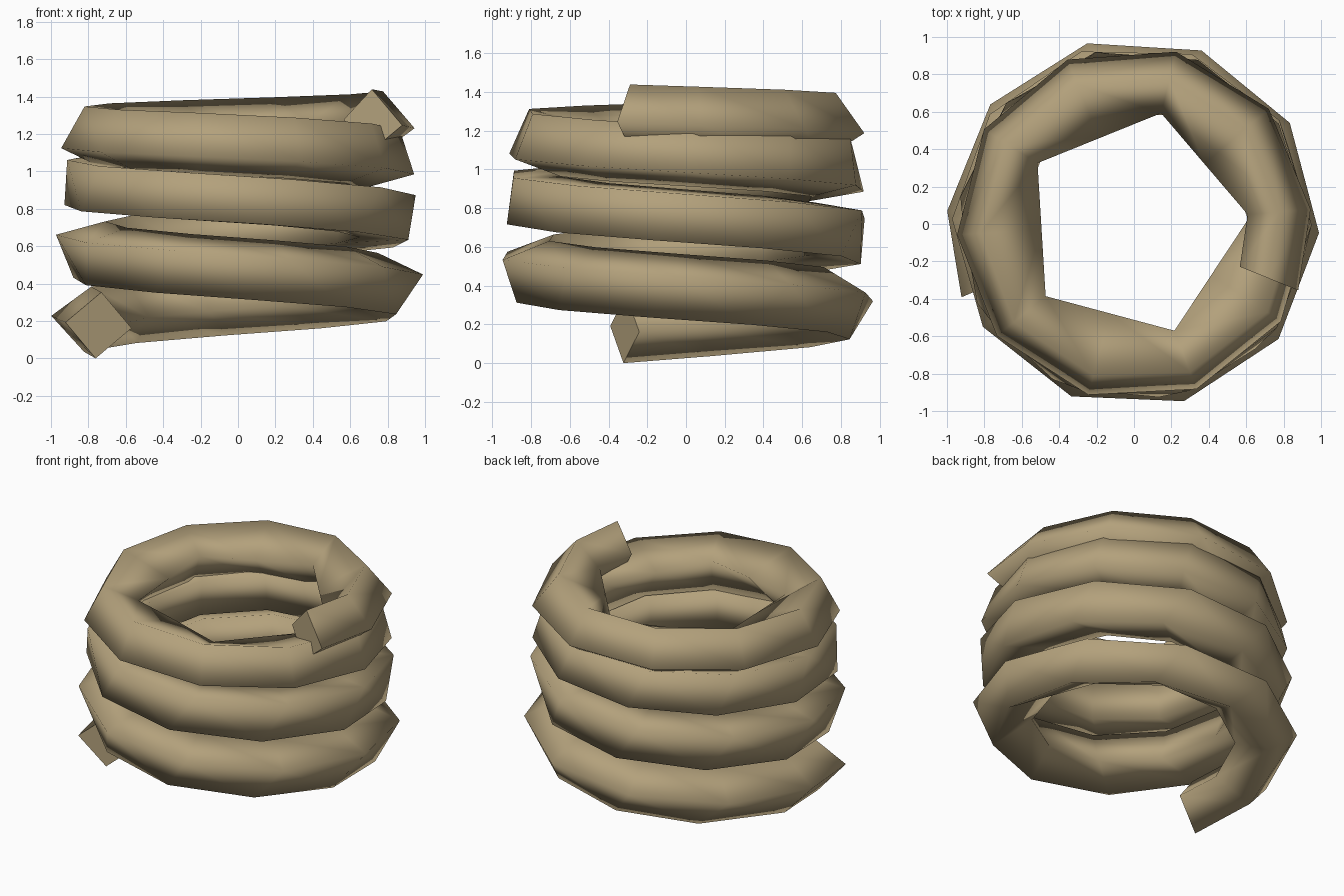
import bpy
import bmesh
from math import radians, cos, sin, pi

cube = bpy.data.objects.get("Cube")
if cube:
    bpy.data.objects.remove(cube, do_unlink=True)

# Tan clay colour
tan = bpy.data.materials.new("tan")
tan.use_nodes = True
tan.diffuse_color = (0.45, 0.355, 0.2, 1)
shader = next(n for n in tan.node_tree.nodes if n.type == "BSDF_PRINCIPLED")
shader.inputs["Base Color"].default_value = tan.diffuse_color
shader.inputs["Roughness"].default_value = 0.8

START, END = 203, -1102      # the coil winds clockwise as it climbs
STEP = 35.75
HALF_DIAGONAL = 0.187
# Pairs of sweep in degrees and value there
CLIMB = [(0, 0.175), (113, 0.3), (293, 0.48), (653, 0.85), (1013, 1.14), (1305, 1.26)]
RADIUS = [(0, 0.81), (650, 0.8), (950, 0.77), (1305, 0.755)]
LEAN = [(0, 0), (60, -10), (750, -10), (950, 0), (1305, 0)]


def along(table, travel):
    """Interpolated table value at a given sweep."""
    for (a, va), (b, vb) in zip(table, table[1:]):
        if travel <= b:
            return va + (vb - va) * (travel - a) / (b - a)
    return table[-1][1]


# Ring angles: short first and last segments, even steps between
angles = [START] + [176 - STEP * i for i in range(36)] + [END]
count = len(angles)

bm = bmesh.new()
rings = []
for i, angle in enumerate(angles):
    from_end = count - 1 - i
    corners = []
    for k in range(4):
        # The lower outer edge has its corners slightly further round
        a = angle + (along(LEAN, START - angle) if k == 3 else 0)
        travel = START - a
        t = radians(5 + 80 * travel / (START - END)) + k * pi / 2
        r = along(RADIUS, travel) + HALF_DIAGONAL * 1.03 * cos(t)
        z = along(CLIMB, travel) + HALF_DIAGONAL * 0.95 * sin(t)
        corners.append([r, radians(a), z])
    # The top turn has a five-sided opening
    if from_end <= 11:
        inner = min(corners, key=lambda c: c[0])
        inner[0] = 0.495 if from_end % 2 == 0 and from_end > 0 else 0.61
    rings.append([bm.verts.new((r * cos(a), r * sin(a), z)) for r, a, z in corners])

# Tube walls, smooth, and flat end caps
for near, far in zip(rings, rings[1:]):
    for k in range(4):
        j = (k + 1) % 4
        bm.faces.new((near[k], near[j], far[j], far[k])).smooth = True
bm.faces.new(rings[0])
bm.faces.new(rings[-1])
bmesh.ops.recalc_face_normals(bm, faces=bm.faces)

# Stand the coil on the ground
lowest = min(v.co.z for v in bm.verts)
bmesh.ops.translate(bm, verts=bm.verts, vec=(0, 0, -lowest))

mesh = bpy.data.meshes.new("coil")
bm.to_mesh(mesh)
bm.free()
mesh.materials.append(tan)
coil = bpy.data.objects.new("coil", mesh)
bpy.context.collection.objects.link(coil)
